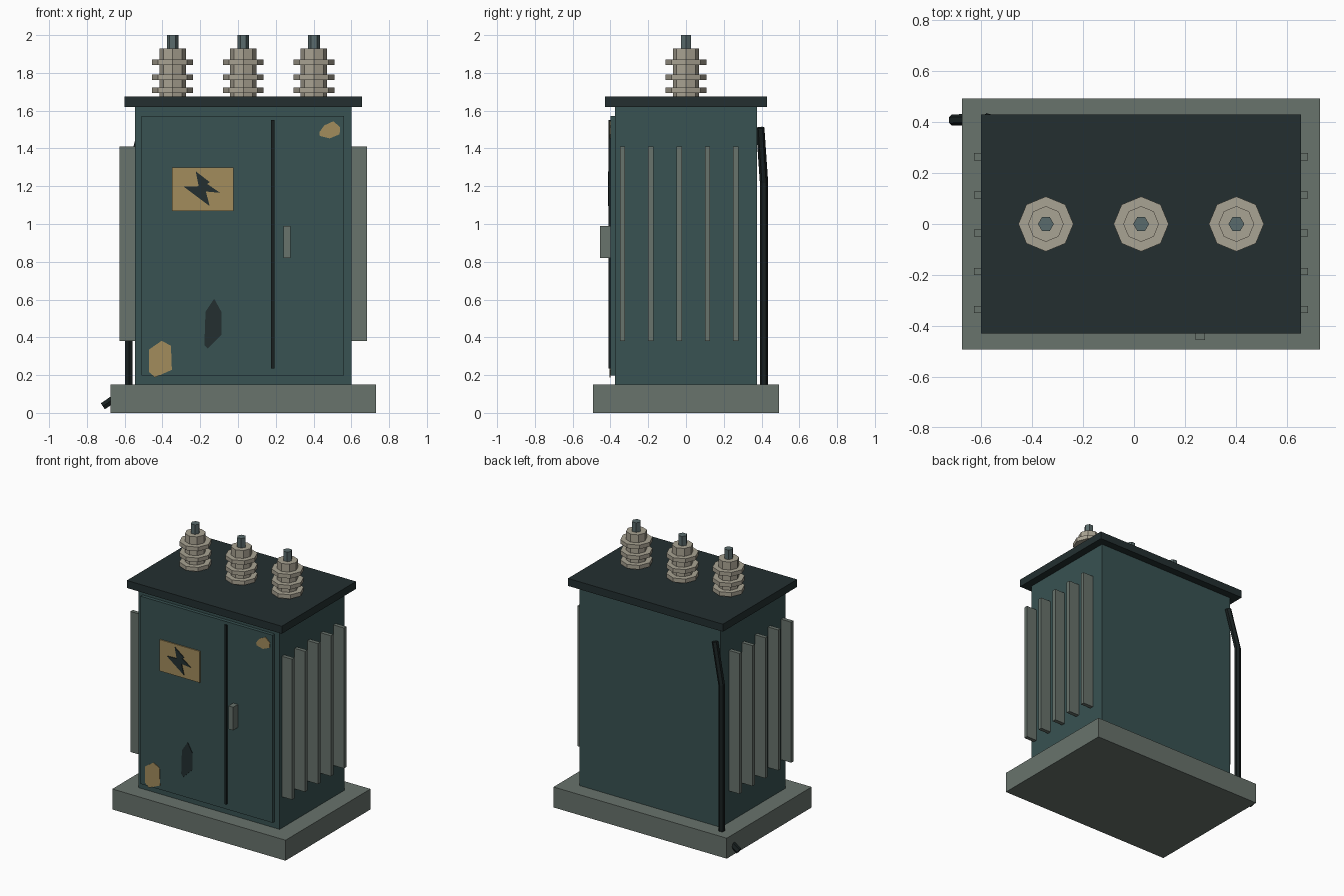
import bpy, bmesh, math
from mathutils import Vector

if "Cube" in bpy.data.objects:
    bpy.data.objects.remove(bpy.data.objects["Cube"])


def material(name, rgb):
    m = bpy.data.materials.new(name)
    lin = [((c / 255 + 0.055) / 1.055) ** 2.4 for c in rgb]
    m.diffuse_color = (*lin, 1)
    m.use_nodes = True
    m.node_tree.nodes["Principled BSDF"].inputs["Base Color"].default_value = m.diffuse_color
    return m


TEAL = material("teal paint", (56, 82, 82))
DARK = material("dark roof", (35, 47, 48))
BLACK = material("black rubber", (24, 32, 32))
GREY = material("concrete grey", (104, 115, 108))
CERAMIC = material("ceramic", (169, 163, 147))
METAL = material("terminal metal", (90, 107, 108))
OCHRE = material("ochre", (162, 140, 92))


def finish(bm, name, mat):
    bmesh.ops.recalc_face_normals(bm, faces=bm.faces[:])
    me = bpy.data.meshes.new(name)
    bm.to_mesh(me)
    bm.free()
    me.materials.append(mat)
    ob = bpy.data.objects.new(name, me)
    bpy.context.collection.objects.link(ob)
    return ob


def box(name, mat, x0, x1, y0, y1, z0, z1):
    bm = bmesh.new()
    bmesh.ops.create_cube(bm, size=1)
    for v in bm.verts:
        v.co = (x1 if v.co.x > 0 else x0,
                y1 if v.co.y > 0 else y0,
                z1 if v.co.z > 0 else z0)
    return finish(bm, name, mat)


def plate(name, mat, outline, y_back, y_front):
    """Thin extruded outline facing the front."""
    bm = bmesh.new()
    face = bm.faces.new([bm.verts.new((x, y_back, z)) for x, z in outline])
    ext = bmesh.ops.extrude_face_region(bm, geom=[face])
    for g in ext["geom"]:
        if isinstance(g, bmesh.types.BMVert):
            g.co.y = y_front
    return finish(bm, name, mat)


def prism(name, mat, sides, radius, x, z0, z1):
    bm = bmesh.new()
    bmesh.ops.create_cone(bm, cap_ends=True, segments=sides, radius1=radius,
                          radius2=radius, depth=z1 - z0)
    turn = math.pi / 2 if sides == 6 else 0
    for v in bm.verts:
        a = math.atan2(v.co.y, v.co.x) + turn
        v.co = (x + radius * math.cos(a), radius * math.sin(a),
                v.co.z + (z0 + z1) / 2)
    return finish(bm, name, mat)


def tube(name, mat, path, radius, sides=6):
    """Faceted tube along a path, mitred at its bends."""
    pts = [Vector(p) for p in path]
    bm = bmesh.new()
    rings = []
    for i, p in enumerate(pts):
        a = (p - pts[i - 1]).normalized() if i else Vector()
        b = (pts[i + 1] - p).normalized() if i < len(pts) - 1 else Vector()
        d = (a + b).normalized()
        u = Vector((0, 1, 0))
        u = (u - d * u.dot(d)).normalized()
        w = d.cross(u)
        stretch = 1 / max((a if i else b).dot(d), 0.5)
        rings.append([bm.verts.new(
            p + radius * (u * math.cos(k * math.tau / sides)
                          + w * stretch * math.sin(k * math.tau / sides)))
            for k in range(sides)])
    for r, s in zip(rings, rings[1:]):
        for k in range(sides):
            j = (k + 1) % sides
            bm.faces.new((r[k], r[j], s[j], s[k]))
    bm.faces.new(rings[0])
    bm.faces.new(rings[-1])
    return finish(bm, name, mat)


CX = 0.028  # middle of the cabinet

# Plinth, cabinet and roof
box("plinth", GREY, -0.675, 0.73, -0.492, 0.492, 0, 0.15)
box("cabinet", TEAL, CX - 0.572, CX + 0.572, -0.375, 0.375, 0.15, 1.62)
box("roof", DARK, CX - 0.628, CX + 0.628, -0.43, 0.43, 1.62, 1.675)

# Door, seam and handle
box("door", TEAL, -0.51, 0.56, -0.4, -0.375, 0.197, 1.572)
box("door_seam", BLACK, 0.176, 0.193, -0.409, -0.4, 0.235, 1.55)
box("handle", GREY, 0.241, 0.279, -0.455, -0.4, 0.82, 0.99)

# Warning sign with bolt symbol
box("sign", OCHRE, -0.35, -0.025, -0.408, -0.4, 1.07, 1.3)
plate("bolt_symbol", DARK,
      [(-0.224, 1.279), (-0.15, 1.222), (-0.163, 1.212), (-0.095, 1.165),
       (-0.17, 1.172), (-0.15, 1.095), (-0.288, 1.198), (-0.208, 1.2)],
      -0.408, -0.414)

# Worn paint patches
plate("worn_patch_top", OCHRE,
      [(0.43, 1.485), (0.457, 1.522), (0.505, 1.544), (0.541, 1.512),
       (0.538, 1.475), (0.485, 1.453), (0.433, 1.466)], -0.4, -0.404)
plate("worn_patch_bottom", OCHRE,
      [(-0.472, 0.335), (-0.404, 0.382), (-0.355, 0.355), (-0.35, 0.228),
       (-0.44, 0.188), (-0.472, 0.217)], -0.399, -0.404)
plate("dark_patch", DARK,
      [(-0.172, 0.535), (-0.126, 0.604), (-0.088, 0.535), (-0.087, 0.414),
       (-0.16, 0.342), (-0.178, 0.36)], -0.4, -0.404)

# Cooling fins on both sides
for side in (-1, 1):
    for i in range(5):
        y = -0.336 + i * 0.15
        xs = sorted((CX + side * 0.57, CX + side * 0.656))
        box("cooling_fin", GREY, *xs, y - 0.014, y + 0.014, 0.38, 1.41)

# Insulators with discs and terminals
for i in (-1, 0, 1):
    x = CX + i * 0.374
    prism("insulator_core", CERAMIC, 8, 0.07, x, 1.675, 1.93)
    for z in (1.708, 1.777, 1.857):
        prism("insulator_disc", CERAMIC, 8, 0.108, x, z - 0.015, z + 0.015)
    prism("terminal", METAL, 6, 0.031, x, 1.93, 2.0)

# Cable down the back corner and out through the plinth
tube("cable", BLACK, [(-0.51, 0.393, 1.51), (-0.578, 0.413, 1.22),
                      (-0.578, 0.413, 0.13), (-0.715, 0.408, 0.035)], 0.022)
